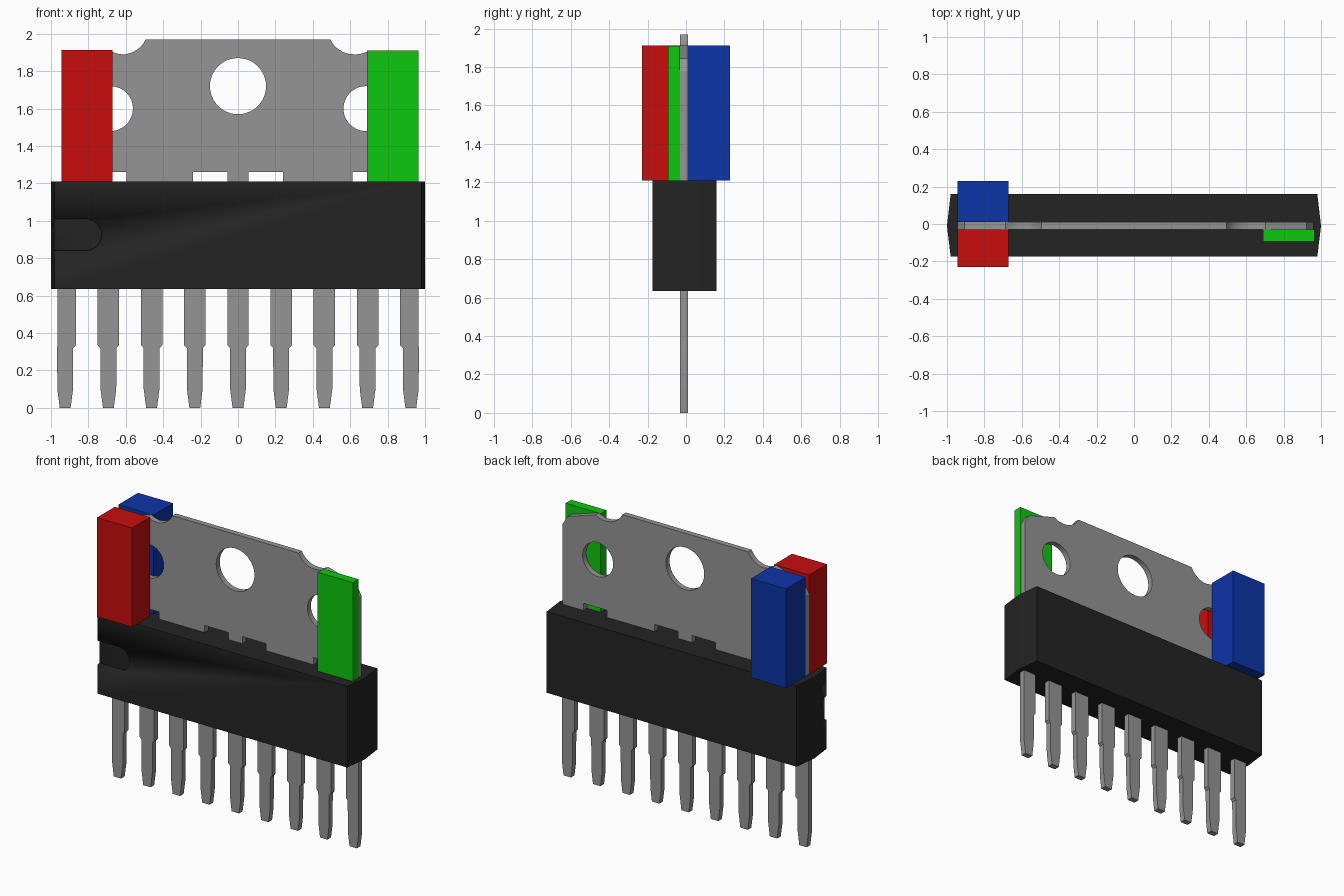
import bpy
import math

if "Cube" in bpy.data.objects:
    bpy.data.objects.remove(bpy.data.objects["Cube"])


def material(name, rgb):
    m = bpy.data.materials.new(name)
    m.diffuse_color = (*rgb, 1)
    m.use_nodes = True
    m.node_tree.nodes["Principled BSDF"].inputs["Base Color"].default_value = m.diffuse_color
    return m


GREY = material("metal grey", (0.30, 0.30, 0.30))
BLACK = material("plastic black", (0.017, 0.017, 0.017))
RED = material("red", (0.58, 0.004, 0.004))
GREEN = material("green", (0.004, 0.58, 0.004))
BLUE = material("blue", (0.004, 0.035, 0.39))


def extrude(name, loops, lo, hi, mat, upright=True):
    """Fill 2D loops (later loops are holes) and extrude from lo to hi,
    along y when upright, otherwise along z."""
    curve = bpy.data.curves.new(name, 'CURVE')
    curve.dimensions = '2D'
    curve.fill_mode = 'BOTH'
    curve.extrude = (hi - lo) / 2
    for pts in loops:
        s = curve.splines.new('POLY')
        s.points.add(len(pts) - 1)
        for p, (u, v) in zip(s.points, pts):
            p.co = (u, v, 0, 1)
        s.use_cyclic_u = True
    ob = bpy.data.objects.new(name, curve)
    bpy.context.collection.objects.link(ob)
    mid = (lo + hi) / 2
    if upright:
        ob.rotation_euler.x = math.pi / 2
        ob.location.y = mid
    else:
        ob.location.z = mid
    bpy.ops.object.select_all(action='DESELECT')
    ob.select_set(True)
    bpy.context.view_layer.objects.active = ob
    bpy.ops.object.convert(target='MESH')
    ob = bpy.context.object
    ob.name = name
    # weld caps to walls
    bpy.ops.object.mode_set(mode='EDIT')
    bpy.ops.mesh.select_all(action='SELECT')
    bpy.ops.mesh.remove_doubles(threshold=0.0001)
    bpy.ops.mesh.normals_make_consistent(inside=False)
    bpy.ops.object.mode_set(mode='OBJECT')
    ob.data.materials.clear()
    ob.data.materials.append(mat)
    bpy.ops.object.shade_smooth_by_angle(angle=math.radians(30))
    return ob


def arc(cx, cz, r, a0, a1, n):
    return [(cx + r * math.cos(math.radians(a0 + (a1 - a0) * i / n)),
             cz + r * math.sin(math.radians(a0 + (a1 - a0) * i / n)))
            for i in range(n + 1)]


def circle(cx, cz, r, n=48):
    return arc(cx, cz, r, 0, 360, n)[:-1]


def box(name, x0, x1, y0, y1, z0, z1, mat):
    return extrude(name, [[(x0, z0), (x1, z0), (x1, z1), (x0, z1)]], y0, y1, mat)


Y0, Y1 = -0.03, 0.01          # sheet metal thickness

# Heat sink plate: half outline from bottom centre to top, mirrored
half = [(0.055, 1.20), (0.055, 1.26), (0.24, 1.26), (0.24, 1.20),
        (0.605, 1.20), (0.605, 1.26), (0.79, 1.26), (0.79, 1.20),
        (0.952, 1.20), (0.952, 1.78), (0.915, 1.843)]
half += arc(0.62, 2.03, 0.14, -58, -154, 16) + [(0.488, 1.97)]
shift = lambda x: x + (0.008 if abs(x) > 0.6 else 0)
outline = [(shift(x), z) for x, z in half]
outline += [(shift(-x), z) for x, z in reversed(half)]
extrude("heat_sink_plate",
        [outline, circle(0, 1.72, 0.15), circle(-0.682, 1.6, 0.12),
         circle(0.684, 1.6, 0.12)], Y0, Y1, GREY)

# Plastic body with slightly pointed ends
body = extrude("body", [[(-0.98, -0.175), (0.98, -0.175), (1, -0.01),
                         (0.98, 0.16), (-0.98, 0.16), (-1, -0.01)]],
               0.635, 1.21, BLACK, upright=False)

# Shallow round-ended marker notch in the front of the body
cutter = extrude("notch_cutter",
                 [[(-1.1, 0.84)] + arc(-0.815, 0.925, 0.085, -90, 90, 20)
                  + [(-1.1, 1.01)]], -0.3, -0.145, BLACK)
mod = body.modifiers.new("notch", 'BOOLEAN')
mod.operation = 'DIFFERENCE'
mod.solver = 'EXACT'
mod.object = cutter
bpy.context.view_layer.objects.active = body
bpy.ops.object.modifier_apply(modifier=mod.name)
bpy.data.objects.remove(cutter)

# Nine stepped pins; the end pins have no outer shoulder
for i in range(9):
    c = (i - 4) * 0.231
    wl = 0.042 if i == 0 else 0.057
    wr = 0.042 if i == 8 else 0.057
    extrude(f"pin_{i + 1}",
            [[(c - 0.029, 0), (c + 0.029, 0), (c + 0.042, 0.1),
              (c + 0.043, 0.32), (c + wr, 0.335), (c + wr, 0.66),
              (c - wl, 0.66), (c - wl, 0.335), (c - 0.043, 0.32),
              (c - 0.042, 0.1)]], Y0, Y1, GREY)

# Coloured blocks beside the plate
box("red_block", -0.945, -0.67, -0.23, Y0, 1.21, 1.912, RED)
box("blue_block", -0.945, -0.67, Y1, 0.23, 1.21, 1.912, BLUE)
box("green_block", 0.69, 0.965, -0.093, Y0, 1.21, 1.91, GREEN)
